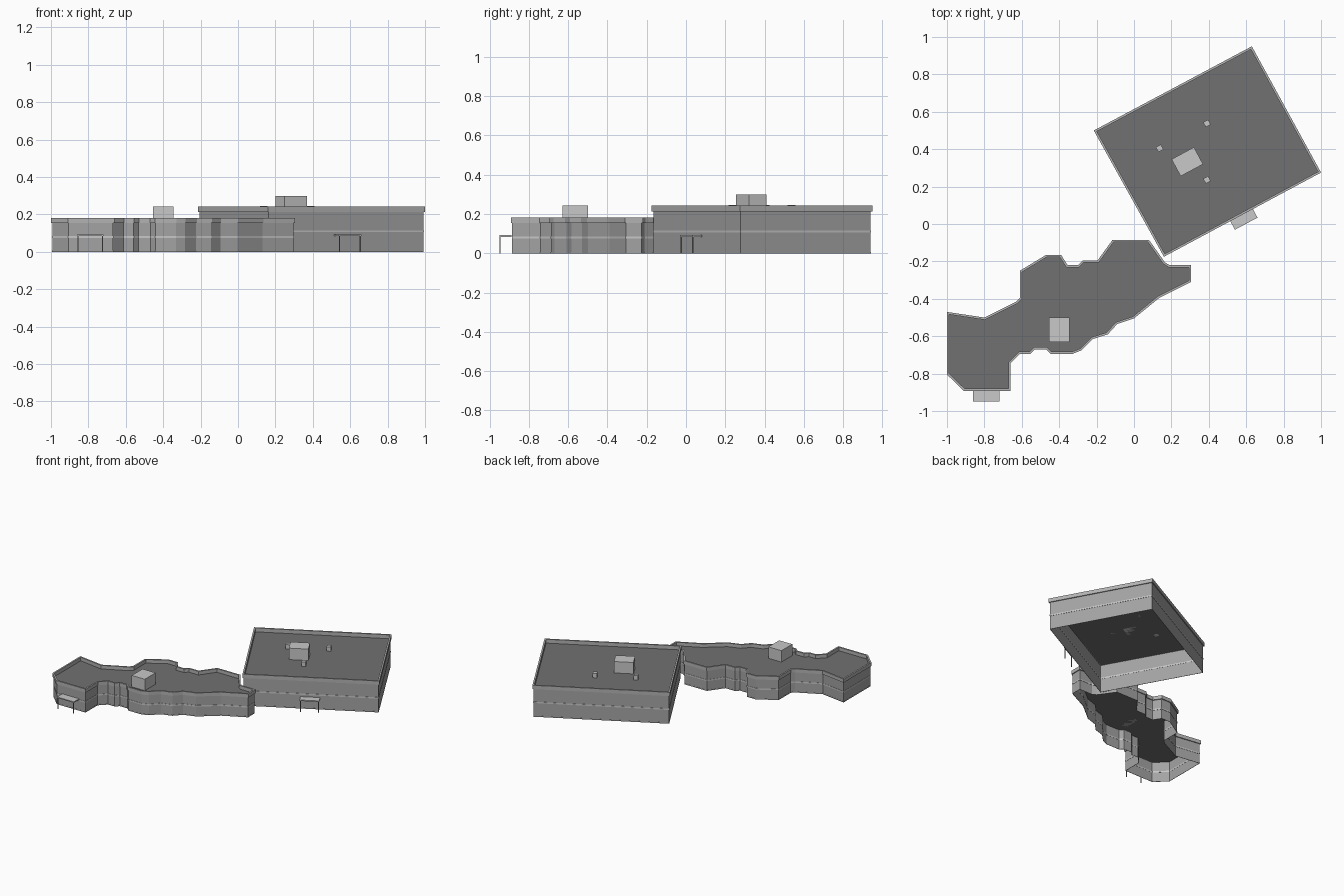
import bpy, bmesh
from math import radians, sin, cos
from mathutils import Vector

if "Cube" in bpy.data.objects:
    bpy.data.objects.remove(bpy.data.objects["Cube"])


def material(name, grey):
    m = bpy.data.materials.new(name)
    m.use_nodes = True
    colour = (grey, grey, grey, 1)
    m.diffuse_color = colour
    m.node_tree.nodes["Principled BSDF"].inputs["Base Color"].default_value = colour
    return m


WALL = material("wall grey", 0.37)
ROOF = material("roof dark grey", 0.165)
TRIM = material("parapet grey", 0.45)
LIGHT = material("light grey", 0.58)


def finish(name, bm, mat):
    mesh = bpy.data.meshes.new(name)
    bm.to_mesh(mesh)
    bm.free()
    mesh.materials.append(mat)
    obj = bpy.data.objects.new(name, mesh)
    bpy.context.collection.objects.link(obj)
    return obj


def offset(outline, d):
    """Move a counter-clockwise outline outwards by d with mitred corners."""
    result = []
    for i, p in enumerate(outline):
        a = (p - outline[i - 1]).normalized()
        b = (outline[(i + 1) % len(outline)] - p).normalized()
        na, nb = Vector((a.y, -a.x)), Vector((b.y, -b.x))
        result.append(p + (na + nb) * d / (1 + na.dot(nb)))
    return result


def loop(bm, outline, z):
    return [bm.verts.new((p.x, p.y, z)) for p in outline]


def bridge(bm, lower, upper):
    n = len(lower)
    for i in range(n):
        j = (i + 1) % n
        bm.faces.new((lower[i], lower[j], upper[j], upper[i]))


def ring(name, outline, outer, inner, z0, z1, mat):
    """Closed band running round an outline."""
    bm = bmesh.new()
    out, inn = offset(outline, outer), offset(outline, inner)
    loops = [loop(bm, out, z0), loop(bm, out, z1), loop(bm, inn, z1), loop(bm, inn, z0)]
    for i in range(4):
        bridge(bm, loops[i], loops[(i + 1) % 4])
    return finish(name, bm, mat)


def box(name, x, y, z0, z1, sx, sy, mat, angle=0):
    bm = bmesh.new()
    bmesh.ops.create_cube(bm, size=1)
    obj = finish(name, bm, mat)
    obj.scale = (sx, sy, z1 - z0)
    obj.location = (x, y, (z0 + z1) / 2)
    obj.rotation_euler.z = angle
    return obj


def building(name, outline, eaves, top, band):
    """Open-bottomed wall shell, sunken roof, overhanging parapet, bands."""
    shell = offset(outline, -0.007)
    bm = bmesh.new()
    bridge(bm, loop(bm, shell, 0), loop(bm, shell, eaves))
    finish(name + "_walls", bm, WALL)
    bm = bmesh.new()
    bm.faces.new(loop(bm, shell, eaves))
    finish(name + "_roof", bm, ROOF)
    ring(name + "_parapet", outline, 0, -0.012, eaves, top, TRIM)
    ring(name + "_band", shell, 0.002, -0.001, band - 0.005, band + 0.005, LIGHT)
    ring(name + "_plinth", shell, 0.001, -0.001, 0, 0.007, WALL)


def canopy(name, x, y, width, depth, angle):
    """Thin slab on two posts at its front edge."""
    box(name + "_slab", x, y, 0.084, 0.092, width, depth, LIGHT, angle)
    for side, s in (("left", 1), ("right", -1)):
        u, v = s * (width / 2 - 0.006), -depth / 2 + 0.004
        box(name + "_post_" + side, x + u * cos(angle) - v * sin(angle),
            y + u * sin(angle) + v * cos(angle), 0, 0.085, 0.005, 0.005, WALL, angle)


# Large rectangular hall, turned on the site
TURN = radians(28.2)
hall = [Vector(p) for p in ((0.16, -0.175), (1.0, 0.275), (0.63, 0.95), (-0.215, 0.5))]
building("hall", hall, 0.213, 0.242, 0.11)
box("hall_roof_unit", 0.285, 0.333, 0.213, 0.3, 0.136, 0.103, LIGHT, TURN)
for i, (x, y) in enumerate(((0.137, 0.405), (0.39, 0.538), (0.39, 0.236))):
    box(f"hall_vent_{i + 1}", x, y, 0.213, 0.246, 0.03, 0.03, LIGHT, TURN)
canopy("hall_canopy", 0.587, 0.026, 0.137, 0.055, TURN)

# Low wing with a stepped outline
wing = [Vector(p) for p in (
    (-1, -.47), (-1, -.805), (-.91, -.892), (-.66, -.892), (-.66, -.745), (-.61, -.695),
    (-.555, -.695), (-.53, -.67), (-.47, -.67), (-.445, -.695), (-.33, -.695),
    (-.28, -.675), (-.22, -.615), (-.14, -.59), (-.09, -.535), (0, -.505),
    (.135, -.395), (.305, -.31), (.305, -.22), (.19, -.22), (.165, -.205),
    (.08, -.085), (-.115, -.085), (-.195, -.195), (-.275, -.195), (-.3, -.22),
    (-.355, -.22), (-.39, -.165), (-.47, -.165), (-.61, -.25), (-.61, -.395),
    (-.63, -.415), (-.8, -.5))]
building("wing", wing, 0.155, 0.182, 0.08)
box("wing_roof_unit", -0.4, -0.565, 0.155, 0.242, 0.11, 0.13, LIGHT)
canopy("wing_canopy", -0.79, -0.919, 0.142, 0.062, 0)
